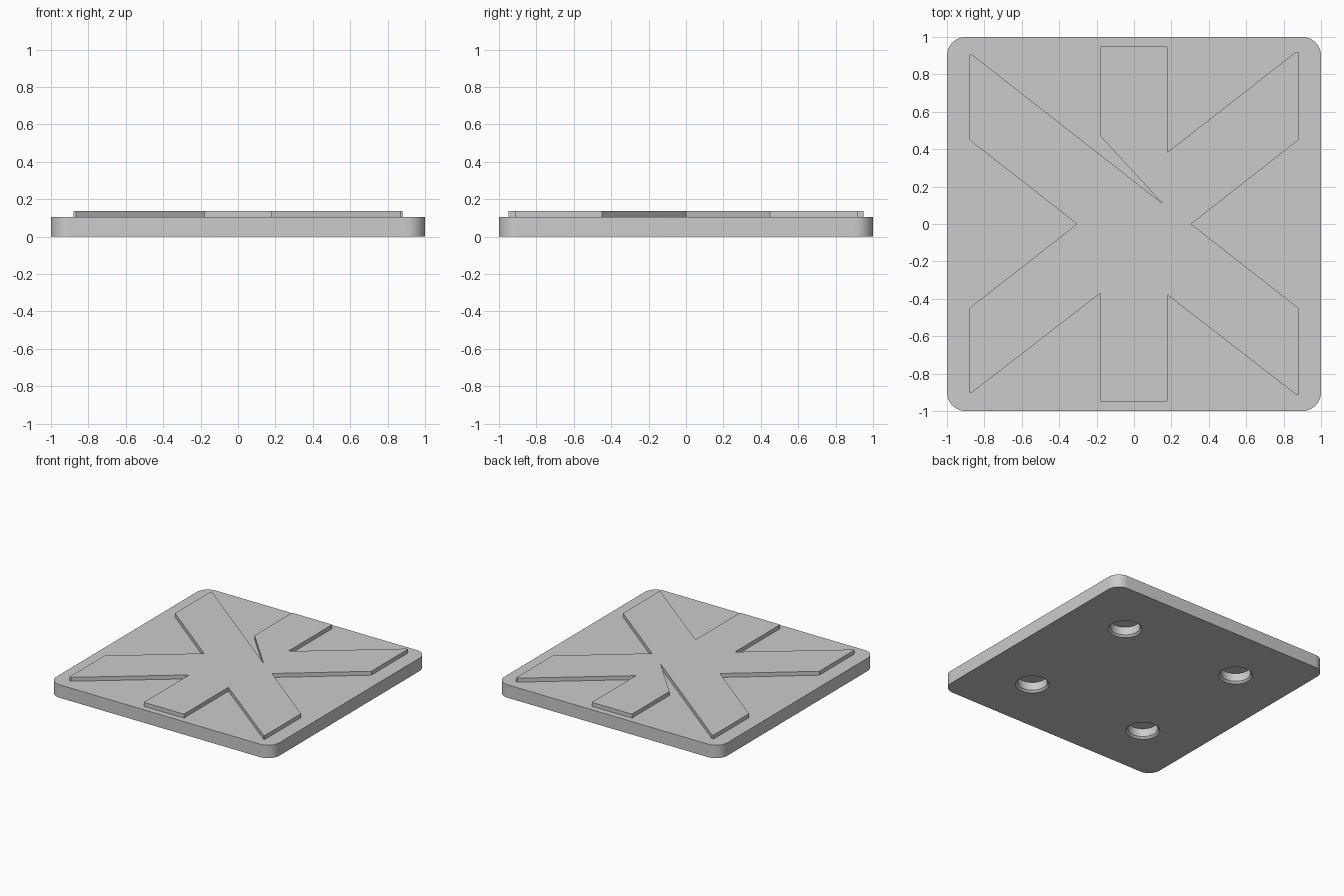
import bpy, bmesh
from math import cos, sin, pi

cube = bpy.data.objects.get("Cube")
if cube:
    bpy.data.objects.remove(cube, do_unlink=True)

grey = bpy.data.materials.new("plain grey")
grey.use_nodes = True
colour = (0.6, 0.6, 0.6, 1)
grey.diffuse_color = colour
grey.node_tree.nodes["Principled BSDF"].inputs["Base Color"].default_value = colour

PLATE_TOP, STAR_TOP = 0.105, 0.137


def make_object(name, bm):
    bmesh.ops.recalc_face_normals(bm, faces=bm.faces)
    mesh = bpy.data.meshes.new(name)
    bm.to_mesh(mesh)
    bm.free()
    obj = bpy.data.objects.new(name, mesh)
    bpy.context.collection.objects.link(obj)
    mesh.materials.append(grey)
    return obj


def prism(name, outline, z0, z1):
    bm = bmesh.new()
    face = bm.faces.new([bm.verts.new((x, y, z0)) for x, y in outline])
    top = bmesh.ops.extrude_face_region(bm, geom=[face])["geom"]
    moved = [v for v in top if isinstance(v, bmesh.types.BMVert)]
    bmesh.ops.translate(bm, verts=moved, vec=(0, 0, z1 - z0))
    return make_object(name, bm)


# Square plate with rounded corners
RADIUS, STEPS = 0.1, 12
outline = []
for quarter, (sx, sy) in enumerate([(1, 1), (-1, 1), (-1, -1), (1, -1)]):
    for i in range(STEPS + 1):
        a = (quarter + i / STEPS) * pi / 2
        outline.append((sx * (1 - RADIUS) + RADIUS * cos(a),
                        sy * (1 - RADIUS) + RADIUS * sin(a)))
plate = prism("base_plate", outline, 0, PLATE_TOP)

# Four blind holes with chamfered rims in the underside
bm = bmesh.new()
for sx in (-1, 1):
    for sy in (-1, 1):
        rings = []
        for r, z in [(0.14, -0.015), (0.11, 0.015), (0.11, 0.08)]:
            rings.append([bm.verts.new((sx * 0.53 + r * cos(k * pi / 24),
                                        sy * 0.53 + r * sin(k * pi / 24), z))
                          for k in range(48)])
        bm.faces.new(rings[0])
        bm.faces.new(rings[-1])
        for low, high in zip(rings, rings[1:]):
            for k in range(48):
                n = (k + 1) % 48
                bm.faces.new((low[k], low[n], high[n], high[k]))
cutter = make_object("hole_cutter", bm)
cutter.hide_render = True

bpy.context.view_layer.objects.active = plate
plate.select_set(True)
cut = plate.modifiers.new("holes", "BOOLEAN")
cut.object = cutter
cut.solver = "EXACT"
bpy.ops.object.modifier_apply(modifier=cut.name)
bpy.data.objects.remove(cutter, do_unlink=True)
bpy.ops.object.shade_smooth_by_angle(angle=0.5)

# Raised six-armed star with one slit
star = [
    (-0.88, 0.905), (-0.865, 0.905), (0.15, 0.112), (-0.18, 0.47),
    (-0.18, 0.95), (0.18, 0.95), (0.18, 0.385), (0.866, 0.92),
    (0.88, 0.92), (0.88, 0.45), (0.305, 0), (0.88, -0.45),
    (0.88, -0.915), (0.87, -0.915), (0.18, -0.38), (0.18, -0.95),
    (-0.18, -0.95), (-0.18, -0.37), (-0.865, -0.9), (-0.88, -0.9),
    (-0.88, -0.45), (-0.305, 0), (-0.88, 0.45),
]
prism("raised_star", star, PLATE_TOP, STAR_TOP)
